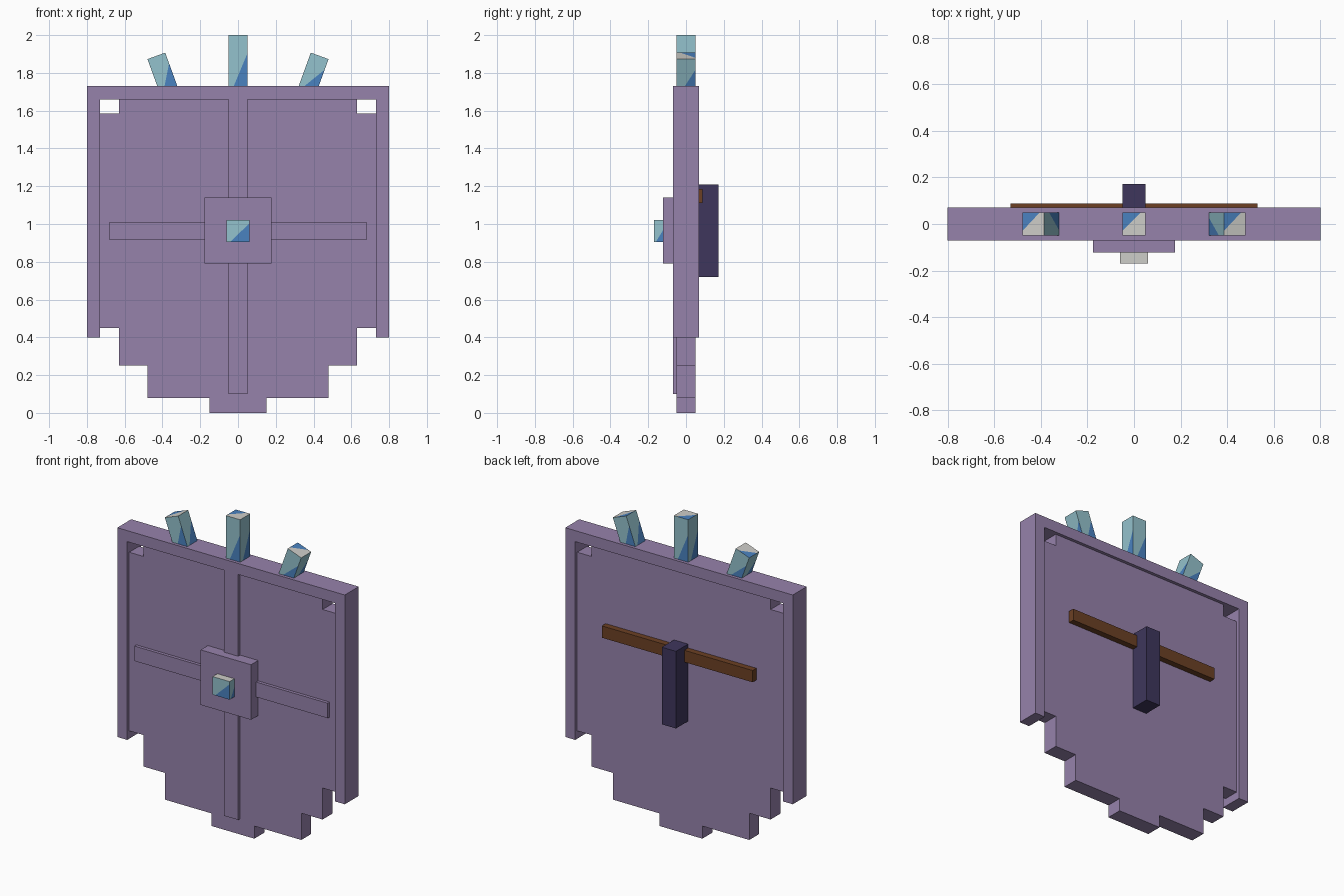
import bpy
import bmesh
from math import radians
from mathutils import Matrix, Vector

if "Cube" in bpy.data.objects:
    bpy.data.objects.remove(bpy.data.objects["Cube"], do_unlink=True)


def material(name, rgb):
    """Flat material from 0-255 display values, stored as linear."""
    linear = [((c / 255 + 0.055) / 1.055) ** 2.4 for c in rgb]
    mat = bpy.data.materials.new(name)
    mat.use_nodes = True
    mat.diffuse_color = (*linear, 1)
    mat.node_tree.nodes["Principled BSDF"].inputs["Base Color"].default_value = (*linear, 1)
    return mat


purple = material("dusty purple", (150, 130, 171))
navy = material("dark indigo", (62, 54, 92))
brown = material("leather brown", (108, 64, 36))
ice = material("pale ice blue", (148, 194, 205))
blue = material("crystal blue", (74, 130, 192))
frost = material("frost white", (206, 205, 200))


def finish(name, bm, mats):
    mesh = bpy.data.meshes.new(name)
    bm.to_mesh(mesh)
    bm.free()
    obj = bpy.data.objects.new(name, mesh)
    bpy.context.collection.objects.link(obj)
    for mat in mats:
        mesh.materials.append(mat)
    return obj


def box(name, x, y, z, mat):
    """Box given as (min, max) on each axis."""
    bm = bmesh.new()
    bmesh.ops.create_cube(bm, size=1)
    for v in bm.verts:
        v.co = [r[0] if c < 0 else r[1] for c, r in zip(v.co, (x, y, z))]
    return finish(name, bm, [mat])


def crystal(name, half, depth, height, matrix, rise, top_blue):
    """Block with a blue lower-right wedge on each side and a two-tone top."""
    bm = bmesh.new()
    ring = [Vector((sx * half, sy * depth, 0)) for sx, sy in ((-1, -1), (1, -1), (1, 1), (-1, 1))]
    up = Vector((0, 0, height))

    def face(points, index):
        bm.faces.new([bm.verts.new(matrix @ p) for p in points]).material_index = index

    for i, a in enumerate(ring):
        b = ring[(i + 1) % 4]
        p, q = a.lerp(b, 0.15), b + up * rise
        face((a, p, q, b + up, a + up), 0)
        face((p, b, q), 1)
    top = [p + up for p in ring]
    s, t = top[3].lerp(top[0], top_blue), top[3].lerp(top[2], top_blue)
    face((top[0], top[1], top[2], t, s), 2)
    face((s, t, top[3]), 1)
    face(ring[::-1], 0)
    bmesh.ops.remove_doubles(bm, verts=bm.verts, dist=0.0001)
    return finish(name, bm, [ice, blue, frost])


# Stepped shield plate: half outline mirrored, then extruded
half = [(0.15, 0), (0.15, 0.08), (0.48, 0.08), (0.48, 0.25), (0.63, 0.25), (0.63, 0.45),
        (0.73, 0.45), (0.73, 1.585), (0.63, 1.585), (0.63, 1.66)]
outline = half + [(-x, z) for x, z in reversed(half)]
bm = bmesh.new()
front = bm.faces.new([bm.verts.new((x, -0.05, z)) for x, z in outline])
solid = bmesh.ops.extrude_face_region(bm, geom=[front], use_keep_orig=True)
for v in solid["geom"]:
    if isinstance(v, bmesh.types.BMVert):
        v.co.y = 0.05
bmesh.ops.recalc_face_normals(bm, faces=bm.faces)
finish("shield_plate", bm, [purple])

# Raised rim
rim = (-0.07, 0.07)
box("rim_top", (-0.8, 0.8), rim, (1.66, 1.73), purple)
box("rim_left", (0.73, 0.8), rim, (0.4, 1.66), purple)
box("rim_right", (-0.8, -0.73), rim, (0.4, 1.66), purple)

# Front cross and boss
box("cross_upright", (-0.05, 0.05), (-0.07, -0.05), (0.1, 1.66), purple)
box("cross_bar", (-0.68, 0.68), (-0.07, -0.05), (0.915, 1.01), purple)
box("boss", (-0.177, 0.177), (-0.122, -0.05), (0.79, 1.14), purple)
crystal("boss_gem", 0.06, 0.035, 0.115, Matrix.Translation((0, -0.135, 0.905)), 0.85, 0.3)

# Strap and grip on the back
box("arm_strap", (-0.53, 0.53), (0.05, 0.088), (1.11, 1.185), brown)
box("grip", (-0.05, 0.05), (0.05, 0.172), (0.72, 1.21), navy)

# Crystals along the top edge
crystal("crystal_middle", 0.05, 0.05, 0.3, Matrix.Translation((0, 0, 1.7)), 0.68, 0.8)
for side, name in ((1, "crystal_left"), (-1, "crystal_right")):
    place = Matrix.Translation((side * 0.364, 0, 1.702)) @ Matrix.Rotation(side * radians(20), 4, "Y")
    crystal(name, 0.05, 0.05, 0.2, place, 0.7, 0.8)
